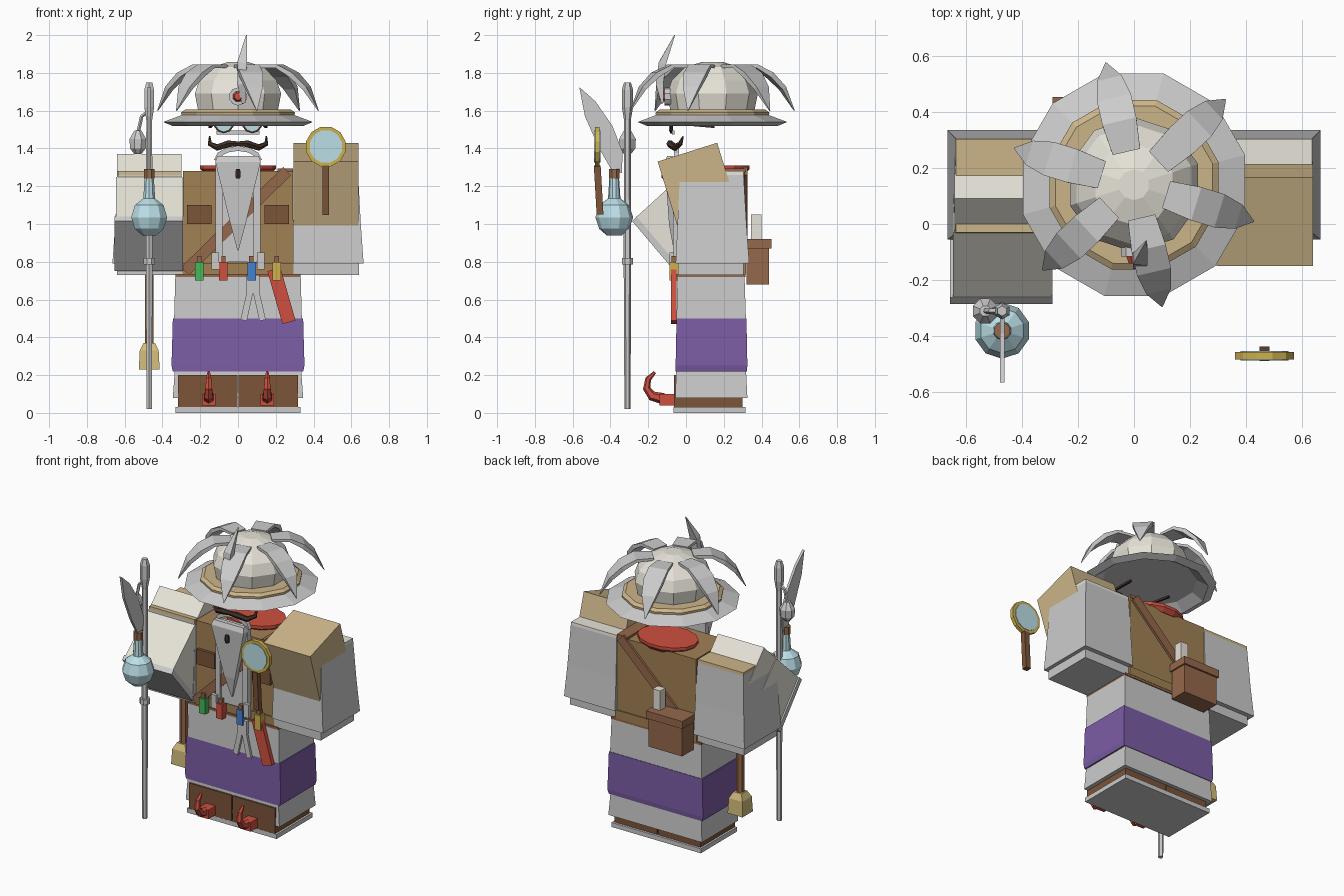
import bpy, bmesh
from math import sin, cos, pi, radians, sqrt
from mathutils import Vector, Matrix

COL = dict(brown=(.36, .22, .09), dark=(.2, .09, .04), tan=(.6, .46, .25), cream=(.8, .77, .69),
           purple=(.2, .11, .38), red=(.62, .08, .05), gold=(.62, .44, .08), blue=(.06, .22, .62),
           green=(.06, .48, .1), glass=(.5, .74, .8), leather=(.3, .14, .07), black=(.05, .03, .02),
           straw=(.65, .5, .2))


def loft(name, rings, col=None):
    """Bridge rings of equal point count and cap both ends."""
    bm = bmesh.new()
    vs = [[bm.verts.new(p) for p in r] for r in rings]
    n = len(vs[0])
    for a, b in zip(vs, vs[1:]):
        for i in range(n):
            bm.faces.new((a[i], a[(i + 1) % n], b[(i + 1) % n], b[i]))
    bm.faces.new(vs[0])
    bm.faces.new(vs[-1])
    bmesh.ops.remove_doubles(bm, verts=bm.verts, dist=1e-5)
    bmesh.ops.recalc_face_normals(bm, faces=bm.faces)
    me = bpy.data.meshes.new(name)
    bm.to_mesh(me)
    bm.free()
    if col:
        m = bpy.data.materials.get(col) or bpy.data.materials.new(col)
        m.diffuse_color = (*COL[col], 1)
        me.materials.append(m)
    ob = bpy.data.objects.new(name, me)
    bpy.context.collection.objects.link(ob)
    return ob


def boxes(name, rows, col=None):
    """Stack of rectangles (z, x0, x1, y0, y1)."""
    return loft(name, [[(a, c, z), (b, c, z), (b, d, z), (a, d, z)] for z, a, b, c, d in rows], col)


def box(name, x0, x1, y0, y1, z0, z1, col=None):
    return boxes(name, [(z0, x0, x1, y0, y1), (z1, x0, x1, y0, y1)], col)


def sweep(name, pts, radii, n=8, side=(1, 0, 0), col=None):
    """n-gon swept along points; each radius is r or (along side, across). n=4 gives a flat bar."""
    pts = [Vector(p) for p in pts]
    rings = []
    for i, p in enumerate(pts):
        r = radii[i] if isinstance(radii, list) else radii
        ra, rb = r if isinstance(r, tuple) else (r, r)
        k = sqrt(2) if n == 4 else 1
        t = (pts[min(i + 1, len(pts) - 1)] - pts[max(i - 1, 0)]).normalized()
        s = Vector(side)
        s = (s - t * s.dot(t)).normalized()
        u = t.cross(s)
        rings.append([p + s * ra * k * cos((j + .5) * 2 * pi / n) + u * rb * k * sin((j + .5) * 2 * pi / n)
                      for j in range(n)])
    return loft(name, rings, col)


def lathe(name, x, y, prof, n=10, col=None):
    """Closed stack of n-gons, prof = (radius, z)."""
    return loft(name, [[(x + r * cos((j + .5) * 2 * pi / n), y + r * sin((j + .5) * 2 * pi / n), z)
                        for j in range(n)] for r, z in prof], col)


def prism(name, yz, x0, x1, col=None):
    return loft(name, [[(x, y, z) for y, z in yz] for x in (x0, x1)], col)


# Robe, belt and boots
boxes('robe_purple', [(.22, -.345, .345, -.055, .322), (.25, -.352, .352, -.055, .325),
                      (.5, -.345, .345, -.05, .32)], 'purple')
boxes('robe_upper', [(.5, -.338, .338, -.05, .317), (.72, -.332, .332, -.045, .31)])
boxes('robe_hem', [(.08, -.345, .345, -.057, .325), (.22, -.335, .335, -.052, .318)])
box('sole', -.33, .33, -.065, .315, 0, .03)
for s in (-1, 1):
    box('boot_leg', *sorted((s * .003, s * .317)), -.064, .3, .03, .2, 'dark')
    x = s * .155
    box('boot_toe', x - .035, x + .035, -.14, -.05, .04, .1, 'red')
    sweep('boot_curl', [(x, -.12, .075), (x, -.18, .09), (x, -.208, .13), (x, -.2, .18), (x, -.165, .215)],
          [.03, .026, .02, .016, .008], 6, col='red')
box('torso', -.29, .29, -.03, .31, .72, 1.28, 'brown')
box('belt', -.332, .332, -.05, .316, .72, .735, 'leather')
box('belt_upper', -.3, .3, -.04, .318, .735, .79, 'brown')
for s in (-1, 1):
    box('chest_pocket', s * .205 - .065, s * .205 + .065, -.05, -.02, 1, 1.1, 'dark')

# Arms: upright flared sleeve with a rotated sleeve through it
for s in (-1, 1):
    def row(z, xi, xo, y0, y1):
        a, b = sorted((s * xi, s * xo))
        return (z, a, b, y0, y1)
    boxes('sleeve', [row(.79, .29, .665, -.055, .335), row(1, .292, .65, -.045, .32),
                     row(1.26, .298, .636, -.032, .305)])
    boxes('hand', [row(.73, .295, .64, -.042, .305), row(.79, .295, .64, -.042, .305)])
    boxes('sleeve_top', [row(1.26, .298, .636, -.032, .305), row(1.28, .298, .635, -.03, .303)],
          'tan' if s < 0 else 'cream')
prism('raised_sleeve', [(-.03, 1.25), (.09, 1.37), (.31, 1.13), (.19, 1.02)], -.64, -.298, 'cream')
prism('raised_forearm', [(-.265, 1.035), (-.03, 1.25), (.19, 1.02), (-.04, .77)], -.645, -.294, 'cream')
prism('raised_cuff', [(-.285, 1.015), (-.262, 1.04), (-.037, .775), (-.06, .75)], -.655, -.29)
prism('lowered_sleeve', [(-.15, 1.33), (.165, 1.43), (.31, .96), (-.005, .86)], .294, .638, 'tan')

# Red neck collar
loft('collar', [[(.2 * k * cos(j * pi / 7), .19 + .15 * k * sin(j * pi / 7), z) for j in range(14)]
                for k, z in ((.85, 1.265), (1, 1.29), (1, 1.31))], 'red')

# Beard, moustache and spectacles
for s in (-1, 1):
    sweep('beard_strand', [(s * .1, -.055, .8), (s * .1, -.055, 1.33)], (.018, .015), 4)
    sweep('moustache', [(0, -.085, 1.425), (s * .05, -.085, 1.425), (s * .11, -.06, 1.405),
                        (s * .15, -.03, 1.425), (s * .15, -.015, 1.465)],
          [.014, .02, .018, .013, .004], 6, (0, 0, 1), 'black')
    sweep('spectacle_rim', [(s * .075, -.085, 1.535), (s * .075, -.07, 1.535)], .055, 10, col='black')
    sweep('spectacle_lens', [(s * .075, -.09, 1.535), (s * .075, -.085, 1.535)], .045, 10, col='glass')
    sweep('spectacle_arm', [(s * .13, -.075, 1.535), (s * .15, .15, 1.515)], .007, 4, col='black')
sweep('beard_backing', [(0, -.045, .8), (0, -.045, 1.35)], (.12, .01), 4)
sweep('beard_point', [(0, -.06, .86), (0, -.07, 1.0), (0, -.085, 1.33), (0, -.085, 1.36)],
      [(.003, .005), (.04, .02), (.12, .028), (.11, .015)], 4)
sweep('beard_arch', [(.115 * cos(a * pi / 6), -.05, 1.335 + .065 * sin(a * pi / 6)) for a in range(7)],
      .013, 4, (0, 1, 0))
lathe('beard_bead', 0, -.115, [(.013, 1.24), (.016, 1.265), (.013, 1.29)], 6, 'black')
box('nose_bridge', -.115, .115, -.075, -.06, 1.475, 1.495)

# Hat with ribs, gem and feather
HY = .14
lathe('hat_brim', 0, HY, [(.29, 1.565), (.36, 1.52), (.41, 1.54), (.3, 1.58)], 12)
lathe('hat_band', 0, HY, [(.31, 1.572), (.312, 1.59), (.29, 1.605)], 12, 'tan')
lathe('hat_dome', 0, HY, [(.222, 1.6), (.24, 1.69), (.215, 1.76), (.145, 1.83), (.055, 1.858)], 10, 'cream')
for k in range(6):
    a = radians(43 + 60 * k)
    sweep('hat_rib', [(r * cos(a), HY + r * sin(a), z) for r, z in
                      ((.12, 1.835), (.23, 1.835), (.31, 1.79), (.38, 1.72), (.445, 1.6))],
          [(.05, .008), (.062, .01), (.062, .014), (.045, .012), (.002, .002)], 4, (-sin(a), cos(a), 0))
sweep('gem_rim', [(0, -.115, 1.675), (0, -.07, 1.675)], .048, 10)
sweep('gem', [(0, -.14, 1.675), (0, -.11, 1.675)], [.02, .032], 8, col='red')
sweep('feather', [(.03, -.125, 1.64), (.018, -.14, 1.74), (.022, -.125, 1.85), (.045, -.06, 2.0)],
      [(.01, .006), (.022, .02), (.026, .02), (.002, .002)], 4)

# Shoulder strap, pouch and scroll
sweep('strap_front', [(-.28, -.05, .75), (.26, -.05, 1.28)], (.03, .012), 4)
bpy.context.collection.objects['strap_front'].data.materials.append(bpy.data.materials['leather'])
sweep('strap_shoulder', [(.25, -.05, 1.285), (.25, .315, 1.285)], (.04, .01), 4, col='leather')
sweep('strap_back', [(.26, .315, 1.28), (-.16, .315, .88)], (.03, .01), 4, col='leather')
box('pouch', -.28, -.03, .32, .44, .68, .87, 'leather')
box('pouch_lid', -.29, -.02, .315, .452, .87, .92, 'leather')
box('scroll', -.09, -.035, .345, .4, .9, 1.05, 'cream')

# Vials, keys and tool at the belt
for x, c in ((-.205, 'green'), (-.078, 'red'), (.072, 'blue'), (.205, 'gold')):
    lathe(c + '_vial', x, -.065, [(.032, .7), (.032, .8)], 4, c)
    lathe('vial_cork', x, -.065, [(.018, .8), (.018, .83)], 4, 'leather')
for s in (-1, 1):
    sweep('belt_clasp', [(s * .12, -.075, .76), (s * .12, -.075, .85)], (.02, .012), 4)
    sweep('key', [(.08 + s * .012, -.065, .66), (.08 + s * .05, -.065, .49)], (.017, .008), 4)
box('key_holder', .045, .115, -.075, -.052, .64, .73)
sweep('belt_tool', [(.19, -.065, .76), (.27, -.065, .48)], (.036, .014), 4, col='red')

# Staff with blade and hanging bulb
SX, SY = -.47, -.31
lathe('staff', SX, SY, [(.016, .02), (.02, .8), (.018, 1.55), (.03, 1.62), (.03, 1.71), (.018, 1.75)], 6)
lathe('staff_ring', SX, SY, [(.032, .785), (.032, .82)], 8)
prism('staff_blade', [(-.565, 1.725), (-.48, 1.65), (-.39, 1.52), (-.335, 1.38), (-.34, 1.27),
                      (-.39, 1.28), (-.46, 1.4), (-.535, 1.57)], SX - .008, SX + .008)
sweep('bulb_hook', [(SX, SY, 1.6), (-.51, SY, 1.57), (-.53, SY, 1.48)], .01, 5, (0, 1, 0))
lathe('bulb', -.53, SY, [(.02, 1.37), (.045, 1.4), (.048, 1.45), (.02, 1.495)], 8)

# Potion flask
lathe('flask', SX, -.38, [(.04, .94), (.08, .975), (.1, 1.035), (.08, 1.1), (.033, 1.135), (.026, 1.24)],
      10, 'glass')
lathe('flask_cork', SX, -.38, [(.03, 1.24), (.03, 1.29)], 8, 'leather')

# Brush hanging under the raised arm
lathe('brush_handle', SX, .1, [(.025, .36), (.025, .8)], 6, 'leather')
boxes('brush_head', [(.23, SX - .055, SX + .055, .045, .155), (.33, SX - .05, SX + .05, .05, .15),
                     (.37, SX - .03, SX + .03, .07, .13)], 'straw')

# Magnifying glass
sweep('magnifier_rim', [(.465, -.482, 1.41), (.465, -.457, 1.41)], .108, 12, col='gold')
sweep('magnifier_lens', [(.465, -.486, 1.41), (.465, -.453, 1.41)], .088, 12, col='glass')
sweep('magnifier_handle', [(.465, -.455, 1.05), (.465, -.47, 1.31)], (.018, .018), 4, col='dark')
